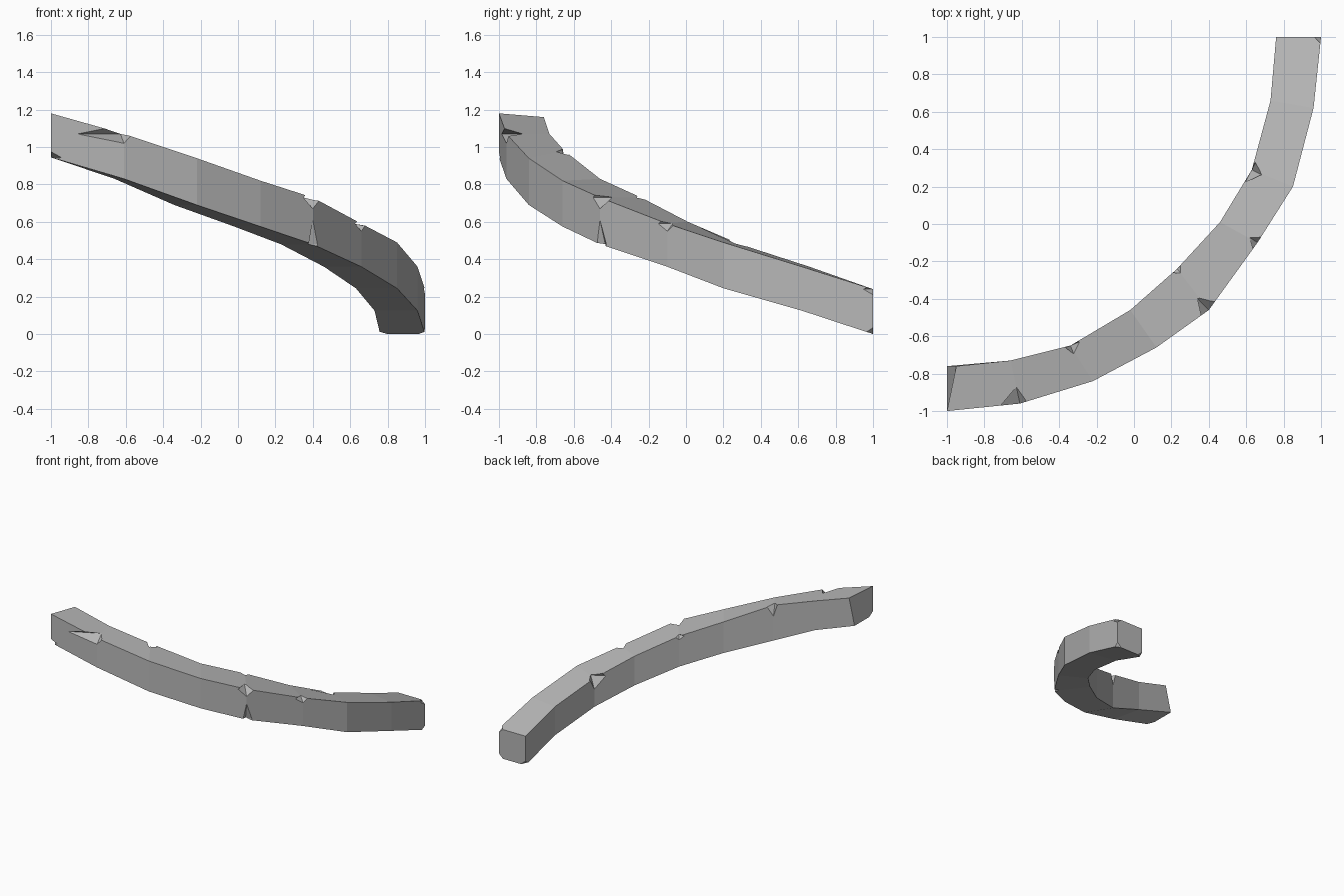
import bpy
import bmesh
from math import cos, sin, radians

default_cube = bpy.data.objects.get("Cube")
if default_cube:
    bpy.data.objects.remove(default_cube, do_unlink=True)

stone = bpy.data.materials.new("grey_stone")
stone.use_nodes = True
stone.diffuse_color = (0.47, 0.47, 0.47, 1)
stone.node_tree.nodes["Principled BSDF"].inputs["Base Color"].default_value = stone.diffuse_color


def make_object(name, bm):
    bmesh.ops.recalc_face_normals(bm, faces=bm.faces[:])
    mesh = bpy.data.meshes.new(name)
    bm.to_mesh(mesh)
    bm.free()
    mesh.materials.append(stone)
    obj = bpy.data.objects.new(name, mesh)
    bpy.context.collection.objects.link(obj)
    return obj


# Plan of the curved rail: outer and inner edge at each joint
outer = [(-1, -1), (-.61, -.96), (-.22, -.84), (.12, -.66), (.4, -.46),
         (.66, -.1), (.85, .2), (.96, .62), (1, 1)]
inner = [(-1, -.76), (-.66, -.73), (-.34, -.65), (-.02, -.46), (.23, -.24),
         (.46, .01), (.63, .29), (.73, .66), (.76, 1)]
# Heights at each joint
outer_top = [1.18, 1.07, .94, .82, .73, .59, .49, .36, .24]
inner_top = [1.16, 1.07, .98, .83, .73, .6, .48, .36, .24]
bottom = [.945, .83, .69, .575, .48, .36, .245, .125, 0]

# Rail body swept through the joints
bm = bmesh.new()
rings = []
for o, i, zo, zi, zb in zip(outer, inner, outer_top, inner_top, bottom):
    rings.append([bm.verts.new(p) for p in
                  ((*o, zb), (*o, zo), (*i, zi), (*i, zb))])
rings[0][2].co.x += 0.05  # the upper end leans at its inner corner
for a, b in zip(rings, rings[1:]):
    for k in range(4):
        n = (k + 1) % 4
        bm.faces.new((a[k], a[n], b[n], b[k]))
bm.faces.new(rings[0])
bm.faces.new(rings[-1])
rail = make_object("curved_rail", bm)

# Chips: eight-sided wedges that notch the edges and clip the corners
chips = bmesh.new()


def chip(point, z, angle, back, front, across, height):
    c, s = cos(radians(angle)), sin(radians(angle))

    def vert(u, v, w):
        return chips.verts.new((point[0] + u * c - v * s,
                                point[1] + u * s + v * c, z + w))
    girdle = [vert(front, 0, 0), vert(0, across, 0),
              vert(-back, 0, 0), vert(0, -across, 0)]
    for tip in (vert(0, 0, height), vert(0, 0, -height)):
        for k in range(4):
            chips.faces.new((girdle[k], girdle[(k + 1) % 4], tip))


# Upper edge chips on the outside
chip(outer[1], outer_top[1], 12, .35, .05, .09, .05)
chip(outer[4], outer_top[4], 45, .07, .09, .09, .06)
chip(outer[5], outer_top[5], 55, .06, .05, .05, .04)
# Upper edge chips on the inside
chip(inner[2], inner_top[2], 22, .03, .07, .05, .09)
chip(inner[4], inner_top[4], 43, .04, .04, .03, .03)
chip(inner[6], inner_top[6], 62, .1, .05, .06, .09)
# Lower edge chip
chip(outer[4], bottom[4], 45, .03, .05, .04, .13)
# End corners
chip(outer[0], bottom[0], 0, .06, .06, .05, .03)
chip(outer[8], bottom[8], 90, .06, .06, .035, .035)
chip(inner[8], bottom[8], 90, .05, .05, .04, .035)
chip(outer[8], outer_top[8], 90, .06, .06, .035, .03)

cutter = make_object("chip_cutter", chips)
cutter.hide_render = True

# Apply the chips, then drop the cutter
cut = rail.modifiers.new("chips", 'BOOLEAN')
cut.operation = 'DIFFERENCE'
cut.solver = 'EXACT'
cut.object = cutter
bpy.context.view_layer.objects.active = rail
rail.select_set(True)
bpy.ops.object.modifier_apply(modifier=cut.name)
bpy.data.objects.remove(cutter, do_unlink=True)
